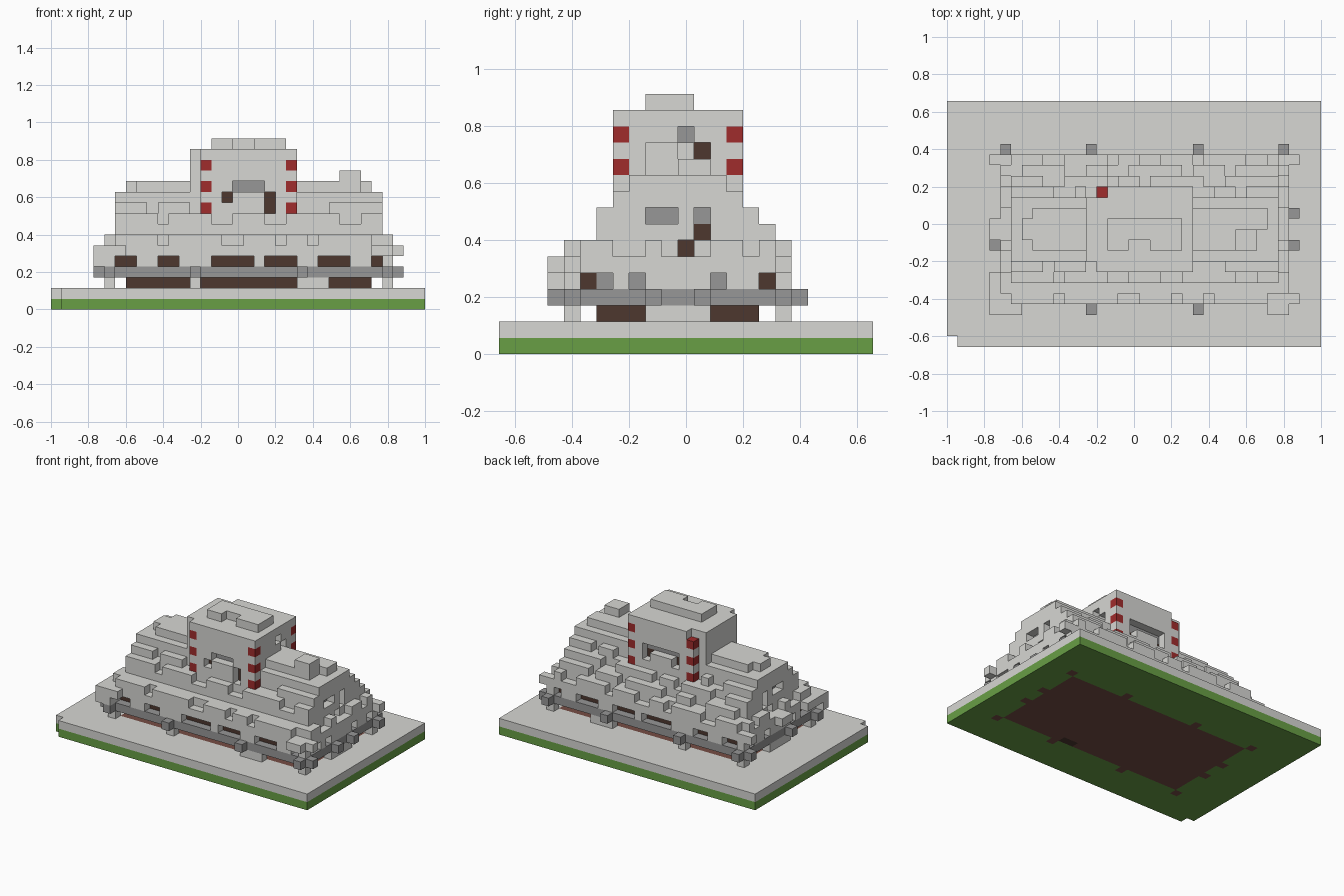
import bpy, bmesh, random
from mathutils import Vector

cube = bpy.data.objects.get("Cube")
if cube:
    bpy.data.objects.remove(cube)
random.seed(4)
S = 2 / 35                       # block size
ORIGIN = Vector((-1, -11.5 * S, 0))

COLOURS = {
    "snow": (0.68, 0.68, 0.655), "log_grey": (0.31, 0.31, 0.31),
    "grass": (0.138, 0.345, 0.06), "dark_wood": (0.075, 0.038, 0.028),
    "floor_wood": (0.18, 0.075, 0.058), "red_paint": (0.35, 0.025, 0.025),
}
MATS = {}
for name, rgb in COLOURS.items():
    m = bpy.data.materials.new(name)
    m.use_nodes = True
    m.diffuse_color = (*rgb, 1)
    bsdf = m.node_tree.nodes["Principled BSDF"]
    bsdf.inputs["Base Color"].default_value = (*rgb, 1)
    bsdf.inputs["Roughness"].default_value = 0.9
    MATS[name] = m

cells = {}                       # block position -> (part, colour)


def fill(part, mat, xs, ys, zs):
    """Fill inclusive ranges of blocks."""
    for x in range(xs[0], xs[1] + 1):
        for y in range(ys[0], ys[1] + 1):
            for z in range(zs[0], zs[1] + 1):
                cells[x, y, z] = (part, mat)


def block(part, mat, x, y, z):
    cells[x, y, z] = (part, mat)


def drifts(part, y, z, x0, x1):
    """Uneven snow lumps along one roof step."""
    x = x0 + random.randint(0, 2)
    while x <= x1:
        end = min(x1, x + random.randint(1, 4))
        fill(part, "snow", (x, end), (y, y), (z, z))
        x = end + random.randint(2, 3)


# ground slab with a timber floor set in it
fill("ground", "grass", (0, 34), (0, 22), (0, 0))
fill("ground_snow", "snow", (0, 34), (0, 22), (1, 1))
for z in (0, 1):
    del cells[0, 0, z]
POSTS = [(x, y) for x in (5, 13, 23, 31) for y in (4, 17)]
POSTS += [(x, y) for x in (5, 31) for y in (9, 12)]
fill("floor", "floor_wood", (6, 30), (5, 16), (0, 1))
fill("floor", "dark_wood", (21, 22), (5, 5), (0, 0))
for x, y in POSTS:
    block("floor", "floor_wood", x, y, 0)

# timber walls with the log band
fill("walls", "dark_wood", (7, 29), (6, 15), (2, 2))
fill("walls", "dark_wood", (6, 30), (5, 16), (3, 4))
fill("log_band", "log_grey", (5, 31), (4, 17), (3, 3))
for x, y in POSTS:
    block("posts", "snow", x, y, 2)
for x in (5, 13, 23, 31):
    for y in (3, 18):
        block("log_ends", "log_grey", x, y, 3)
for x, y in ((4, 9), (32, 9), (32, 12), (4, 4), (4, 17), (32, 4), (32, 17)):
    block("log_ends", "log_grey", x, y, 3)

# snow packed between the window openings
LOW = set(range(6, 13)) | set(range(14, 23)) | set(range(26, 31))
HIGH = {6, 7, 10, 11, 15, 16, 17, 18, 20, 21, 22, 25, 26, 27, 30}
for y in (4, 17):
    for x in range(5, 32):
        for z, gaps in ((2, LOW), (4, HIGH)):
            if x not in gaps:
                block("wall_snow", "snow", x, y, z)
for x, inner in ((5, 6), (31, 30)):
    for y in range(4, 18):
        if 9 <= y <= 12:
            block("wall_snow", "snow", x, y, 2)
        if y in (6, 8, 13):
            block("walls", "log_grey", inner, y, 4)
        elif y not in (5, 16):
            block("wall_snow", "snow", x, y, 4)

# eaves with lumps hanging over the edge
fill("eaves", "snow", (5, 31), (4, 17), (5, 5))
fill("eaves", "snow", (4, 6), (3, 3), (5, 5))
fill("eaves", "snow", (4, 5), (3, 3), (4, 4))
fill("eaves", "snow", (4, 4), (3, 6), (5, 5))
fill("eaves", "snow", (4, 4), (10, 11), (5, 5))
fill("eaves", "snow", (30, 31), (3, 3), (5, 5))
for x, y in ((4, 17), (32, 17), (32, 4)):
    block("eaves", "snow", x, y, 5)

# stepped roof: layer, x range, y range, rows that carry lumps
for z, xs, ys, rows in ((6, (6, 30), (5, 16), (4, 17)), (7, (6, 30), (6, 15), (16,)),
                        (8, (6, 30), (7, 14), (6, 15)), (9, (6, 30), (8, 13), (7, 14)),
                        (10, (6, 30), (8, 13), ()), (11, (7, 29), (9, 12), ())):
    fill("roof", "snow", xs, ys, (z, z))
    for y in rows:
        if z == 9:
            drifts("roof_drifts", y, z, 6, 12)
            drifts("roof_drifts", y, z, 24, 30)
        else:
            drifts("roof_drifts", y, z, *xs)
for x in (5, 31):
    for ys in ((5, 6), (9, 9), (13, 14), (16, 16)):
        fill("roof_drifts", "snow", (x, x), ys, (6, 6))
for x, y in ((7, 9), (7, 12), (29, 9), (29, 10)):
    del cells[x, y, 11]
fill("roof_drifts", "snow", (27, 28), (9, 10), (12, 12))

# gable openings at both ends
for x, inner in ((6, 7), (30, 29)):
    for y, z, mat in ((9, 8, "log_grey"), (10, 8, "log_grey"), (12, 8, "log_grey"),
                      (12, 7, "dark_wood"), (11, 6, "dark_wood")):
        del cells[x, y, z]
        block("gable_windows", mat, inner, y, z)

# tower flush with its striped corner posts
fill("tower", "snow", (14, 22), (8, 13), (7, 14))
fill("tower", "snow", (15, 21), (7, 14), (7, 14))
fill("tower", "snow", (13, 13), (8, 13), (11, 14))
for x in (14, 22):
    for y in (7, 14):
        for z in range(7, 15):
            block("tower_posts", "red_paint" if z % 2 else "snow", x, y, z)
del cells[14, 14, 14]
fill("tower_cap", "snow", (15, 21), (9, 11), (15, 15))
for x in (17, 18):
    del cells[x, 9, 15]

# tower windows, set one block deep
FRONT = [(x, 11, "log_grey") for x in (17, 18, 19)]
FRONT += [(16, 10, "dark_wood"), (20, 10, "dark_wood"), (20, 9, "dark_wood")]
BACK = [(x, 11, "log_grey") for x in range(16, 21)]
BACK += [(16, 10, "dark_wood"), (20, 10, "dark_wood")]
for y, inner, openings in ((7, 8, FRONT), (14, 13, BACK)):
    for x, z, mat in openings:
        del cells[x, y, z]
        block("tower_windows", mat, x, inner, z)
for y, z, mat in ((11, 13, "log_grey"), (12, 12, "dark_wood")):
    del cells[22, y, z]
    block("tower_windows", mat, 21, y, z)

# turn every part into a mesh of its exposed block faces
parts = {}
for pos, (part, mat) in cells.items():
    parts.setdefault(part, []).append((pos, mat))
for part, blocks in parts.items():
    bm = bmesh.new()
    used = sorted({mat for _, mat in blocks})
    for pos, mat in blocks:
        centre = Vector(pos) + Vector((0.5, 0.5, 0.5))
        for axis in range(3):
            for sign in (-1, 1):
                n = Vector((0, 0, 0))
                n[axis] = sign
                if tuple(int(a + b) for a, b in zip(pos, n)) in cells:
                    continue
                u = Vector((0, 0, 0))
                u[(axis + 1) % 3] = 0.5
                v = n.cross(u)
                corners = (-u - v, u - v, u + v, v - u)
                f = bm.faces.new([bm.verts.new((centre + n / 2 + c) * S + ORIGIN)
                                  for c in corners])
                f.material_index = used.index(mat)
    bmesh.ops.remove_doubles(bm, verts=bm.verts, dist=0.001)
    mesh = bpy.data.meshes.new(part)
    bm.to_mesh(mesh)
    bm.free()
    for mat in used:
        mesh.materials.append(MATS[mat])
    bpy.context.collection.objects.link(bpy.data.objects.new(part, mesh))
